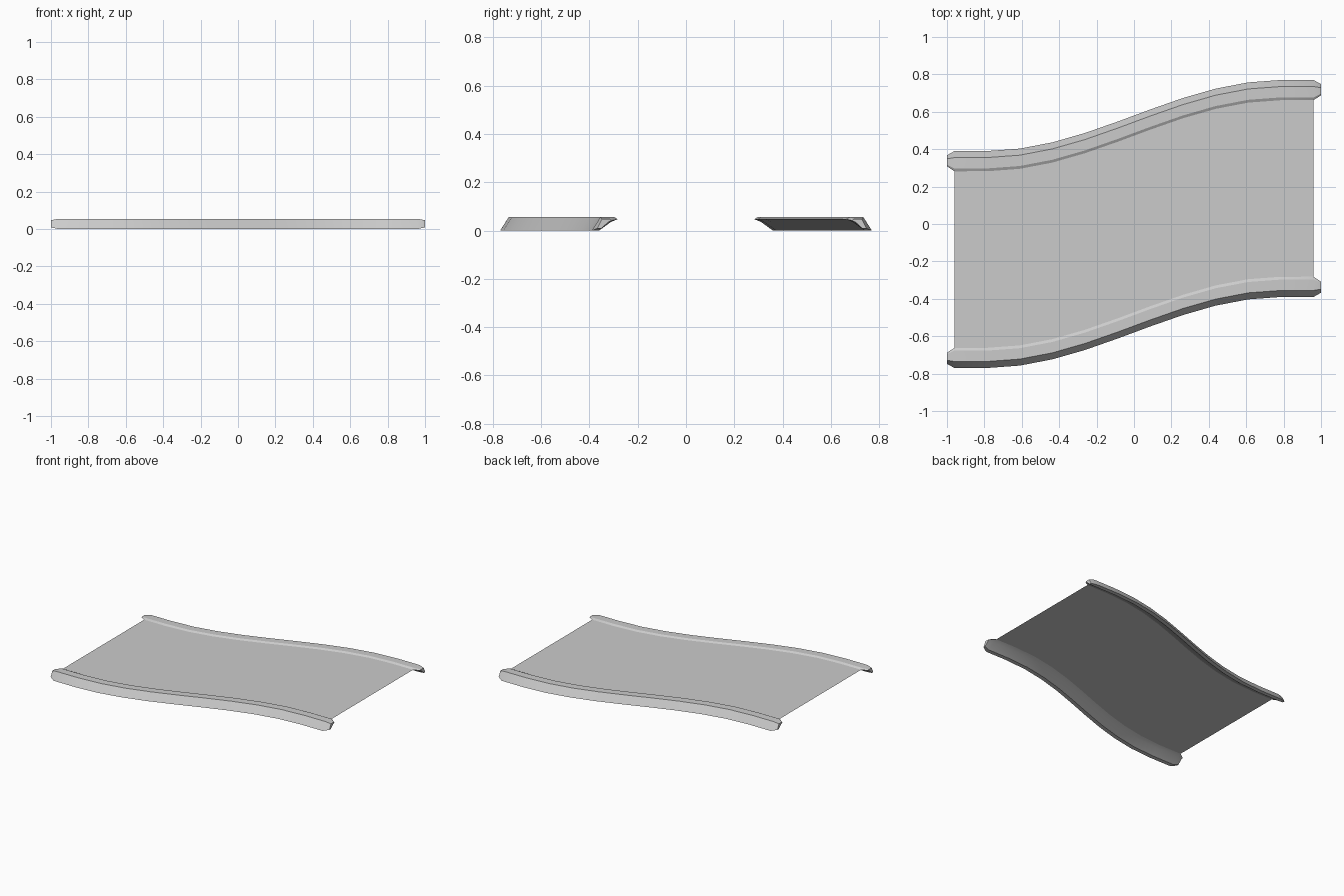
import bpy, bmesh, math

cube = bpy.data.objects.get("Cube")
if cube:
    bpy.data.objects.remove(cube, do_unlink=True)

grey = bpy.data.materials.new("concrete grey")
grey.use_nodes = True
grey.diffuse_color = (0.6, 0.6, 0.6, 1)
grey.node_tree.nodes["Principled BSDF"].inputs["Base Color"].default_value = (0.6, 0.6, 0.6, 1)

HALF, SEGMENTS = 0.96, 11
LIP, DECK_Z = 0.472, 0.047
STATIONS = [-HALF + 2 * HALF * i / SEGMENTS for i in range(SEGMENTS + 1)]

# Kerb cross-section: distance from the centre line, height
PROFILE = [(0.58, 0), (0.545, 0.055), (0.487, 0.055),
           (LIP, DECK_Z), (0.50, 0.036), (0.55, 0)]


def sway(x):
    """Sideways offset of the S-shaped centre line."""
    t = max(-1, min(1, x / 0.8))
    return 0.19 * math.sin(t * math.pi / 2)


def finish(bm, name):
    mesh = bpy.data.meshes.new(name)
    bm.to_mesh(mesh)
    bm.free()
    obj = bpy.data.objects.new(name, mesh)
    bpy.context.collection.objects.link(obj)
    mesh.materials.append(grey)
    bpy.ops.object.select_all(action="DESELECT")
    obj.select_set(True)
    bpy.context.view_layer.objects.active = obj
    bpy.ops.object.shade_smooth_by_angle(angle=math.radians(25))


def kerb(name, side):
    bm = bmesh.new()
    # Shrunken profile at both ends makes the bevelled caps
    small = [(0.53 + (d - 0.53) * 0.55, 0.029 + (z - 0.029) * 0.7) for d, z in PROFILE]
    sections = [(-1, small)] + [(x, PROFILE) for x in STATIONS] + [(1, small)]
    rings = [[bm.verts.new((x, sway(x) + side * d, z)) for d, z in shape]
             for x, shape in sections]
    n = len(PROFILE)
    for a, b in zip(rings, rings[1:]):
        for i in range(n):
            j = (i + 1) % n
            bm.faces.new((a[i], a[j], b[j], b[i]))
    bm.faces.new(rings[0])
    bm.faces.new(rings[-1])
    bmesh.ops.recalc_face_normals(bm, faces=bm.faces)
    finish(bm, name)


# Thin road surface between the kerb lips
bm = bmesh.new()
pairs = [[bm.verts.new((x, sway(x) + s * LIP, DECK_Z)) for s in (-1, 1)] for x in STATIONS]
for (a, b), (c, d) in zip(pairs, pairs[1:]):
    bm.faces.new((a, c, d, b))
finish(bm, "road_surface")

kerb("front_kerb", -1)
kerb("back_kerb", 1)
